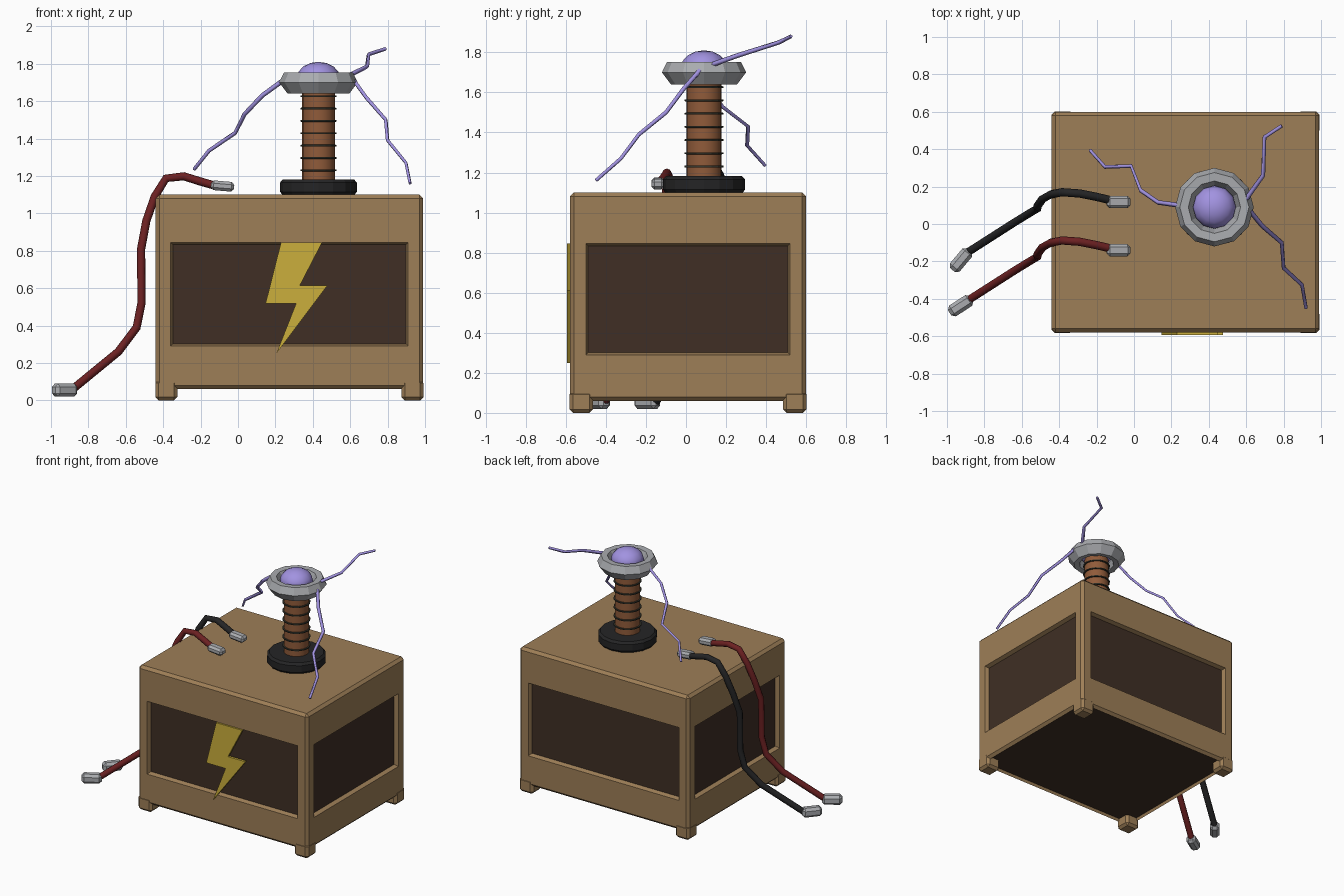
import bpy, bmesh, math
from mathutils import Matrix, Vector

cube = bpy.data.objects.get("Cube")
if cube:
    bpy.data.objects.remove(cube, do_unlink=True)


def material(name, rgb):
    m = bpy.data.materials.new(name)
    m.use_nodes = True
    m.diffuse_color = (*rgb, 1)
    m.node_tree.nodes["Principled BSDF"].inputs["Base Color"].default_value = (*rgb, 1)
    return m


TAN = material("tan_wood", (0.34, 0.21, 0.095))
DARK = material("dark_wood", (0.05, 0.028, 0.018))
YELLOW = material("yellow_paint", (0.6, 0.43, 0.045))
SILVER = material("silver_metal", (0.4, 0.41, 0.43))
LAVENDER = material("lavender_glow", (0.36, 0.29, 0.75))
BLACK = material("black_rubber", (0.018, 0.018, 0.019))
RED = material("red_rubber", (0.15, 0.015, 0.016))
COPPER = material("copper", (0.28, 0.105, 0.042))
WIRE = material("dark_wire", (0.04, 0.04, 0.028))


def finish(bm, name, *mats):
    bmesh.ops.recalc_face_normals(bm, faces=bm.faces)
    mesh = bpy.data.meshes.new(name)
    bm.to_mesh(mesh)
    bm.free()
    for m in mats:
        mesh.materials.append(m)
    ob = bpy.data.objects.new(name, mesh)
    bpy.context.collection.objects.link(ob)
    return ob


def chamfered_box(size, centre, bevel, turn=Matrix()):
    bm = bmesh.new()
    bmesh.ops.create_cube(bm, size=1)
    bmesh.ops.scale(bm, vec=size, verts=bm.verts)
    bmesh.ops.bevel(bm, geom=bm.edges[:], offset=bevel, segments=1, affect='EDGES')
    bmesh.ops.transform(bm, matrix=Matrix.Translation(centre) @ turn, verts=bm.verts)
    return bm


def lathe(name, profile, sides, mat, centre=(0.43, 0.09)):
    """Closed profile of (radius, z) spun round a vertical axis."""
    bm = bmesh.new()
    vs = [bm.verts.new((r, 0, z)) for r, z in profile]
    es = [bm.edges.new((vs[i - 1], vs[i])) for i in range(len(vs))]
    bmesh.ops.spin(bm, geom=vs + es, cent=(0, 0, 0), axis=(0, 0, 1),
                   angle=math.tau, steps=sides, use_duplicate=False)
    bmesh.ops.remove_doubles(bm, verts=bm.verts, dist=0.0005)
    bmesh.ops.translate(bm, vec=(*centre, 0), verts=bm.verts)
    return finish(bm, name, mat)


def tube(name, points, radius, res, mat, taper=1.0):
    curve = bpy.data.curves.new(name, 'CURVE')
    curve.dimensions = '3D'
    curve.bevel_depth = radius
    curve.bevel_resolution = res
    curve.use_fill_caps = True
    spline = curve.splines.new('POLY')
    spline.points.add(len(points) - 1)
    for i, (p, co) in enumerate(zip(spline.points, points)):
        p.co = (*co, 1)
        p.radius = 1 + (taper - 1) * i / (len(points) - 1)
    curve.materials.append(mat)
    ob = bpy.data.objects.new(name, curve)
    bpy.context.collection.objects.link(ob)
    select(ob)
    bpy.ops.object.convert(target='MESH')
    return ob


def select(ob):
    bpy.ops.object.select_all(action='DESELECT')
    ob.select_set(True)
    bpy.context.view_layer.objects.active = ob


def smooth(ob, angle=40):
    select(ob)
    bpy.ops.object.shade_smooth_by_angle(angle=math.radians(angle))


# Crate with a sunken dark panel on each side and a dark underside
CX, CY = 0.275, 0.01
bm = chamfered_box((1.43, 1.18, 1.04), (CX, CY, 0.58), 0.02)
bm.normal_update()
large = [f for f in bm.faces if f.calc_area() > 0.5]
for f in large:
    if abs(f.normal.z) < 0.5:
        bmesh.ops.inset_individual(bm, faces=[f], thickness=0.085)
        mid = f.calc_center_median().z
        for v in f.verts:
            v.co.z = 0.845 if v.co.z > mid else 0.29
        bmesh.ops.inset_individual(bm, faces=[f], thickness=0.016, depth=-0.03)
        f.material_index = 1
    elif f.normal.z < 0:
        bmesh.ops.inset_individual(bm, faces=[f], thickness=0.012, depth=-0.02)
        f.material_index = 1
finish(bm, "crate", TAN, DARK)

# Feet
for sx, side in ((-1, "right"), (1, "left")):
    for sy, end in ((-1, "front"), (1, "back")):
        centre = (CX + sx * 0.658, CY + sy * 0.533, 0.055)
        finish(chamfered_box((0.118, 0.118, 0.11), centre, 0.018),
               f"foot_{end}_{side}", TAN)

# Lightning sign on the front
outline = [(0.23, 0.845), (0.45, 0.845), (0.33, 0.613), (0.477, 0.613),
           (0.205, 0.25), (0.31, 0.517), (0.147, 0.517)]
bm = bmesh.new()
face = bm.faces.new([bm.verts.new((x, -0.593, z)) for x, z in outline])
ext = bmesh.ops.extrude_face_region(bm, geom=[face])
bmesh.ops.translate(bm, vec=(0, 0.018, 0),
                    verts=[g for g in ext["geom"] if isinstance(g, bmesh.types.BMVert)])
finish(bm, "lightning_sign", YELLOW)

# Coil tower
lathe("coil_base", [(0, 1.095), (0.19, 1.095), (0.205, 1.115), (0.205, 1.165),
                    (0.19, 1.182), (0, 1.182)], 16, BLACK)
smooth(lathe("coil_column", [(0, 1.17), (0.088, 1.17), (0.088, 1.69), (0, 1.69)],
             16, COPPER))
for i in range(7):
    z = 1.23 + 0.066 * i
    lathe(f"coil_winding_{i + 1}", [(0.08, z - 0.006), (0.097, z - 0.004),
                                    (0.097, z + 0.004), (0.08, z + 0.006)], 16, WIRE)
lathe("top_ring", [(0.115, 1.695), (0.14, 1.75), (0.185, 1.752), (0.21, 1.7),
                   (0.165, 1.64), (0.125, 1.645)], 12, SILVER)

# Glowing dome
bm = bmesh.new()
bmesh.ops.create_uvsphere(bm, u_segments=12, v_segments=8, radius=1)
bmesh.ops.scale(bm, vec=(0.115, 0.115, 0.085), verts=bm.verts)
bmesh.ops.translate(bm, vec=(0.43, 0.09, 1.725), verts=bm.verts)
smooth(finish(bm, "glowing_dome", LAVENDER))

# Electric arcs
arcs = {
    "right": [(0.24, 0.1, 1.71), (0.13, 0.115, 1.63), (0.035, 0.18, 1.53),
              (-0.015, 0.31, 1.43), (-0.155, 0.305, 1.335), (-0.235, 0.395, 1.235)],
    "back": [(0.59, 0.12, 1.735), (0.69, 0.26, 1.785), (0.698, 0.465, 1.85),
             (0.79, 0.525, 1.88)],
    "left": [(0.62, 0.07, 1.71), (0.685, -0.01, 1.62), (0.79, -0.1, 1.5),
             (0.8, -0.235, 1.39), (0.898, -0.325, 1.27), (0.92, -0.45, 1.16)],
}
for side, path in arcs.items():
    tube(f"electric_arc_{side}", path, 0.013, 0, LAVENDER, 0.75)

# Cables with a metal plug at each end
path = [(-0.12, -0.132, 1.147), (-0.2, -0.113, 1.17), (-0.29, -0.095, 1.198),
        (-0.385, -0.088, 1.187), (-0.445, -0.1, 1.09), (-0.49, -0.125, 0.96),
        (-0.518, -0.165, 0.81), (-0.516, -0.175, 0.52), (-0.542, -0.19, 0.39),
        (-0.64, -0.25, 0.26), (-0.89, -0.41, 0.055)]
for name, dy, mat, yaw, end in (("red", 0, RED, 33, (-0.927, -0.437)),
                                ("black", 0.258, BLACK, 50, (-0.925, -0.193))):
    smooth(tube(f"{name}_cable", [(x, y + dy, z) for x, y, z in path], 0.022, 2, mat), 50)
    top_turn = Matrix.Rotation(math.radians(5), 4, 'Y')
    finish(chamfered_box((0.125, 0.066, 0.052), (-0.083, -0.14 + dy, 1.146), 0.015, top_turn),
           f"{name}_plug_top", SILVER)
    low_turn = Matrix.Rotation(math.radians(yaw), 4, 'Z')
    finish(chamfered_box((0.14, 0.068, 0.07), (*end, 0.055), 0.018, low_turn),
           f"{name}_plug_low", SILVER)
